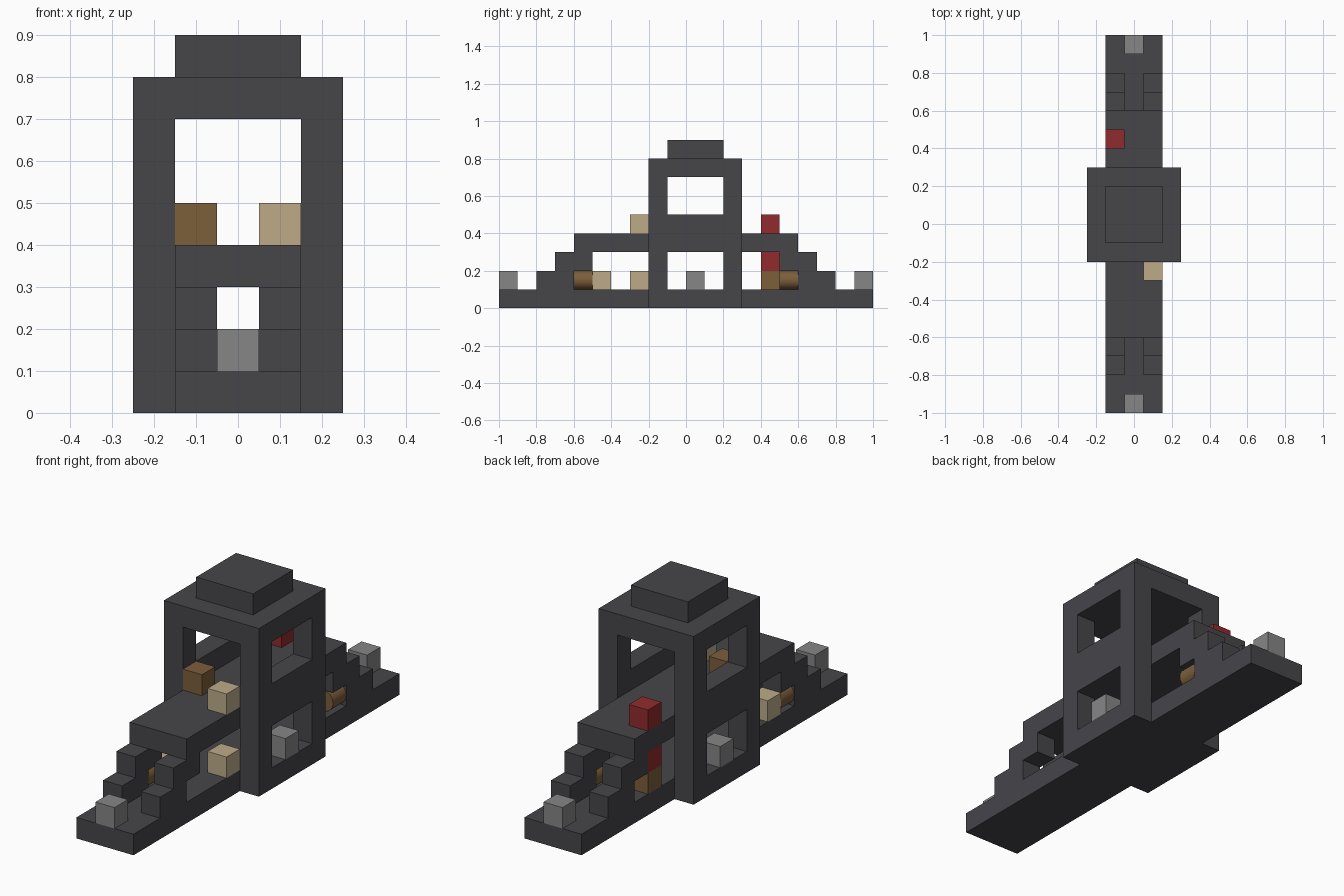
import bpy
import bmesh
from mathutils import Matrix, Vector

cube = bpy.data.objects.get("Cube")
if cube:
    bpy.data.objects.remove(cube, do_unlink=True)


def srgb(c):
    c /= 255
    return c / 12.92 if c <= 0.04045 else ((c + 0.055) / 1.055) ** 2.4


def material(name, r, g, b):
    m = bpy.data.materials.new(name)
    col = (srgb(r), srgb(g), srgb(b), 1)
    m.use_nodes = True
    m.diffuse_color = col
    bsdf = m.node_tree.nodes["Principled BSDF"]
    bsdf.inputs["Base Color"].default_value = col
    bsdf.inputs["Roughness"].default_value = 0.9
    return m


stone = material("dark_stone", 70, 70, 74)
grey = material("grey", 134, 134, 134)
tan = material("tan", 189, 171, 137)
brown = material("brown", 124, 94, 59)
red = material("red", 145, 43, 45)
U = 0.1  # one block


def finish(name, bm, mat):
    me = bpy.data.meshes.new(name)
    bm.to_mesh(me)
    bm.free()
    me.materials.append(mat)
    ob = bpy.data.objects.new(name, me)
    bpy.context.collection.objects.link(ob)
    return ob


def box(name, x, y, z, mat=stone):
    """Box from (low, high) ranges counted in blocks."""
    size = Vector((x[1] - x[0], y[1] - y[0], z[1] - z[0])) * U
    mid = Vector((sum(x), sum(y), sum(z))) * U / 2
    bm = bmesh.new()
    bmesh.ops.create_cube(bm, size=1, matrix=Matrix.Translation(mid) @ Matrix.Diagonal(size).to_4x4())
    return finish(name, bm, mat)


def block(name, x, y, z, mat):
    """Single block given by its centre in x and low corner in y and z."""
    return box(name, (x - 0.5, x + 0.5), (y, y + 1), (z, z + 1), mat)


def span(a, b, side):
    return tuple(sorted((a * side, b * side)))


# Long base and raised walkway
box("base", (-1.5, 1.5), (-10, 10), (0, 1))
box("walkway", (-1.5, 1.5), (-6, 6), (3, 4))

# Overhanging steps at both ends
for sx, side in ((-1, "right"), (1, "left")):
    for sy, end in ((-1, "front"), (1, "back")):
        box(f"lower_step_{end}_{side}", span(0.5, 1.5, sx), span(6, 8, sy), (1, 2))
        box(f"upper_step_{end}_{side}", span(0.5, 1.5, sx), span(5, 7, sy), (2, 3))

# Tower frame: corner pillars, sills and side rails
for sx, side in ((-1, "right"), (1, "left")):
    x = span(1.5, 2.5, sx)
    box(f"front_pillar_{side}", x, (-2, -1), (0, 7))
    box(f"back_pillar_{side}", x, (2, 3), (0, 7))
    box(f"sill_{side}", x, (-1, 2), (0, 1))
    box(f"side_rail_{side}", x, (-1, 2), (3, 5))
    block(f"window_block_{side}", 2 * sx, 0, 1, grey)

# Roof
box("roof", (-2.5, 2.5), (-2, 3), (7, 8))
box("roof_cap", (-1.5, 1.5), (-1, 2), (8, 9))

# Loose blocks
block("front_end_block", 0, -10, 1, grey)
block("back_end_block", 0, 9, 1, grey)
block("upper_tan_block", 1, -3, 4, tan)
block("lower_tan_block", 1, -3, 1, tan)
block("side_tan_block", -1, -5, 1, tan)
block("upper_brown_block", -1, -2, 4, brown)
block("lower_brown_block", -1, 4, 1, brown)
block("lower_red_block", -1, 4, 2, red)
block("upper_red_block", -1, 4, 4, red)

# Barrels lying under the steps
for s, name in ((-1, "front_barrel"), (1, "back_barrel")):
    bm = bmesh.new()
    place = Matrix.Translation((s * U, s * 5.5 * U, 1.5 * U)) @ Matrix.Rotation(1.5708, 4, "X")
    bmesh.ops.create_cone(bm, cap_ends=True, segments=24, radius1=U / 2, radius2=U / 2,
                          depth=U, matrix=place)
    ob = finish(name, bm, brown)
    bpy.ops.object.select_all(action="DESELECT")
    ob.select_set(True)
    bpy.context.view_layer.objects.active = ob
    bpy.ops.object.shade_smooth_by_angle()
